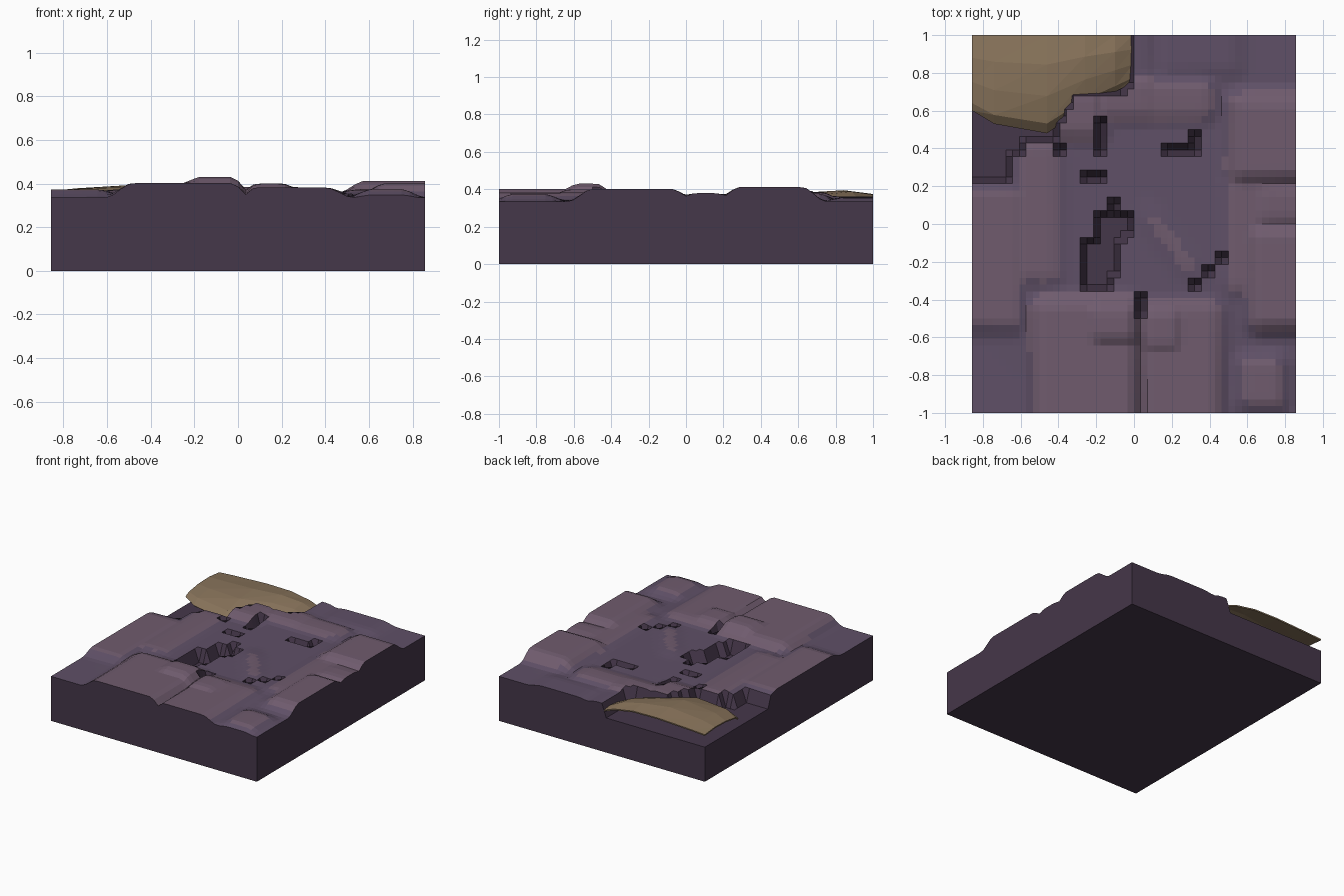
import bpy, bmesh, math

if "Cube" in bpy.data.objects:
    bpy.data.objects.remove(bpy.data.objects["Cube"])

STEP = 1 / 28          # terrain grid spacing
NX, NY = 24, 28        # half counts of cells
FLOOR = 0.26           # level of the pits


def material(name, rgb):
    m = bpy.data.materials.new(name)
    m.diffuse_color = (*rgb, 1)
    m.use_nodes = True
    m.node_tree.nodes["Principled BSDF"].inputs["Base Color"].default_value = m.diffuse_color
    return m


DARK = material("dark_soil", (0.06, 0.038, 0.068))
LOW = material("low_ground", (0.115, 0.080, 0.135))
HIGH = material("high_ground", (0.160, 0.105, 0.155))
TAN = material("tan_rock", (0.25, 0.175, 0.105))


def smooth(t):
    t = max(0, min(1, t))
    return t * t * (3 - 2 * t)


# raised blocks: x0, x1, y0, y1, top height
BLOCKS = [
    (-0.48, -0.03, -1.3, -0.46, 0.402),
    (-0.18, -0.03, -0.58, -0.48, 0.43),
    (0.08, 0.40, -1.3, -0.48, 0.382),
    (0.09, 0.20, -0.62, -0.50, 0.40),
    (-1.2, -0.64, -0.50, 0.14, 0.372),
    (0.68, 1.2, -0.50, -0.08, 0.402),
    (0.70, 1.2, 0.06, 0.15, 0.380),
    (0.58, 1.2, 0.29, 0.62, 0.412),
    (-0.40, -0.22, 0.52, 0.66, 0.392),
    (-0.14, 0.05, 0.62, 0.72, 0.385),
    (0.05, 0.36, 0.62, 0.70, 0.378),
    (-0.06, 0.04, 0.74, 1.3, 0.362),
    (0.20, 0.50, 0.85, 1.3, 0.357),
    (-0.56, -0.46, -0.25, 0.38, 0.372),
    (0.62, 0.74, -0.92, -0.76, 0.375),
    (0.55, 0.64, -0.3, 0.2, 0.372),
]

# pits: ranges of grid nodes i0, i1, j0, j1
PITS = [
    (-5, -5, 11, 15), (-11, -11, 11, 11), (-7, -5, 7, 7),
    (5, 9, 11, 11), (9, 9, 11, 13),
    (-7, -4, -9, -3), (-3, -3, -7, -3), (-5, -2, -2, 1), (-1, -1, -1, 1), (-3, -3, 2, 3),
    (1, 1, -13, -11), (9, 9, -9, -9), (11, 11, -7, -7), (13, 13, -5, -5),
]

# stepped edge of the sunken corner: up to node i, low from node j on
CORNER = [(-19, 7), (-17, 11), (-12, 13), (-11, 16), (-10, 18), (-2, 20), (-1, 21)]


def sunken(i, j):
    if any(a <= i <= b and c <= j <= d for a, b, c, d in PITS):
        return True
    for last, start in CORNER:
        if i <= last:
            return j >= start
    return False


def ground(x, y):
    z = 0.335 + 0.02 * smooth(1.7 - 1.6 * math.hypot(x - 0.05, y))
    base = z
    soft = 0.13
    for x0, x1, y0, y1, h in BLOCKS:
        dx = max(x0 - x, 0, x - x1)
        dy = max(y0 - y, 0, y - y1)
        z = max(z, base + (h - base) * smooth(1 - math.hypot(dx, dy) / soft))
    # shallow diagonal swell across the basin
    d = abs((x - 0.2) * 0.8 + (y + 0.1) * 0.6)
    along = abs((x - 0.2) * 0.6 - (y + 0.1) * 0.8)
    z += 0.012 * smooth(1 - d / 0.12) * smooth(1.6 - along / 0.2)
    # crease between the two front blocks
    if y < -0.4:
        z -= 0.02 * smooth(1 - abs(x - 0.03) / 0.05)
    return z


def finish(bm, name, mats):
    me = bpy.data.meshes.new(name)
    bm.to_mesh(me)
    bm.free()
    ob = bpy.data.objects.new(name, me)
    bpy.context.collection.objects.link(ob)
    for m in mats:
        me.materials.append(m)
    return ob


# ground slab: height grid, then skirt and base
bm = bmesh.new()
grid = {}
for i in range(-NX, NX + 1):
    for j in range(-NY, NY + 1):
        x, y = i * STEP, j * STEP
        grid[i, j] = bm.verts.new((x, y, FLOOR if sunken(i, j) else ground(x, y)))
for i in range(-NX, NX):
    for j in range(-NY, NY):
        keys = [(i, j), (i + 1, j), (i + 1, j + 1), (i, j + 1)]
        f = bm.faces.new([grid[k] for k in keys])
        if any(sunken(*k) for k in keys):
            f.material_index = 0
        else:
            f.material_index = 2 if f.calc_center_median().z > 0.364 else 1
rim = [(i, -NY) for i in range(-NX, NX)] + [(NX, j) for j in range(-NY, NY)]
rim += [(-i, -j) for i, j in rim]
bottom = [bm.verts.new((i * STEP, j * STEP, 0)) for i, j in rim]
for n in range(len(rim)):
    m = (n + 1) % len(rim)
    bm.faces.new((grid[rim[n]], bottom[n], bottom[m], grid[rim[m]]))
bm.faces.new(bottom[::-1])
bmesh.ops.recalc_face_normals(bm, faces=bm.faces)
finish(bm, "ground_slab", [DARK, LOW, HIGH])

# tan rock shelf: columns of x, y of the front edge, five heights front to back
COLUMNS = [
    (-0.857, 0.60, (0.325, 0.345, 0.362, 0.366, 0.354)),
    (-0.74, 0.53, (0.315, 0.355, 0.375, 0.378, 0.362)),
    (-0.46, 0.48, (0.305, 0.350, 0.385, 0.395, 0.375)),
    (-0.26, 0.62, (0.310, 0.345, 0.375, 0.388, 0.372)),
    (-0.10, 0.70, (0.300, 0.325, 0.350, 0.362, 0.345)),
    (-0.005, 0.75, (0.280, 0.295, 0.310, 0.318, 0.310)),
]
bm = bmesh.new()
rows = []
for x, y0, hs in COLUMNS:
    rows.append([bm.verts.new((x, y0 + (1 - y0) * t, h))
                 for t, h in zip((0, 0.10, 0.38, 0.7, 1), hs)])
for a, b in zip(rows, rows[1:]):
    for k in range(4):
        q = [a[k], b[k], b[k + 1], a[k + 1]]
        bm.faces.new((q[0], q[1], q[2]))
        bm.faces.new((q[0], q[2], q[3]))
rock = finish(bm, "rock_shelf", [TAN])
thick = rock.modifiers.new("thickness", 'SOLIDIFY')
thick.thickness = 0.01
thick.offset = -1
